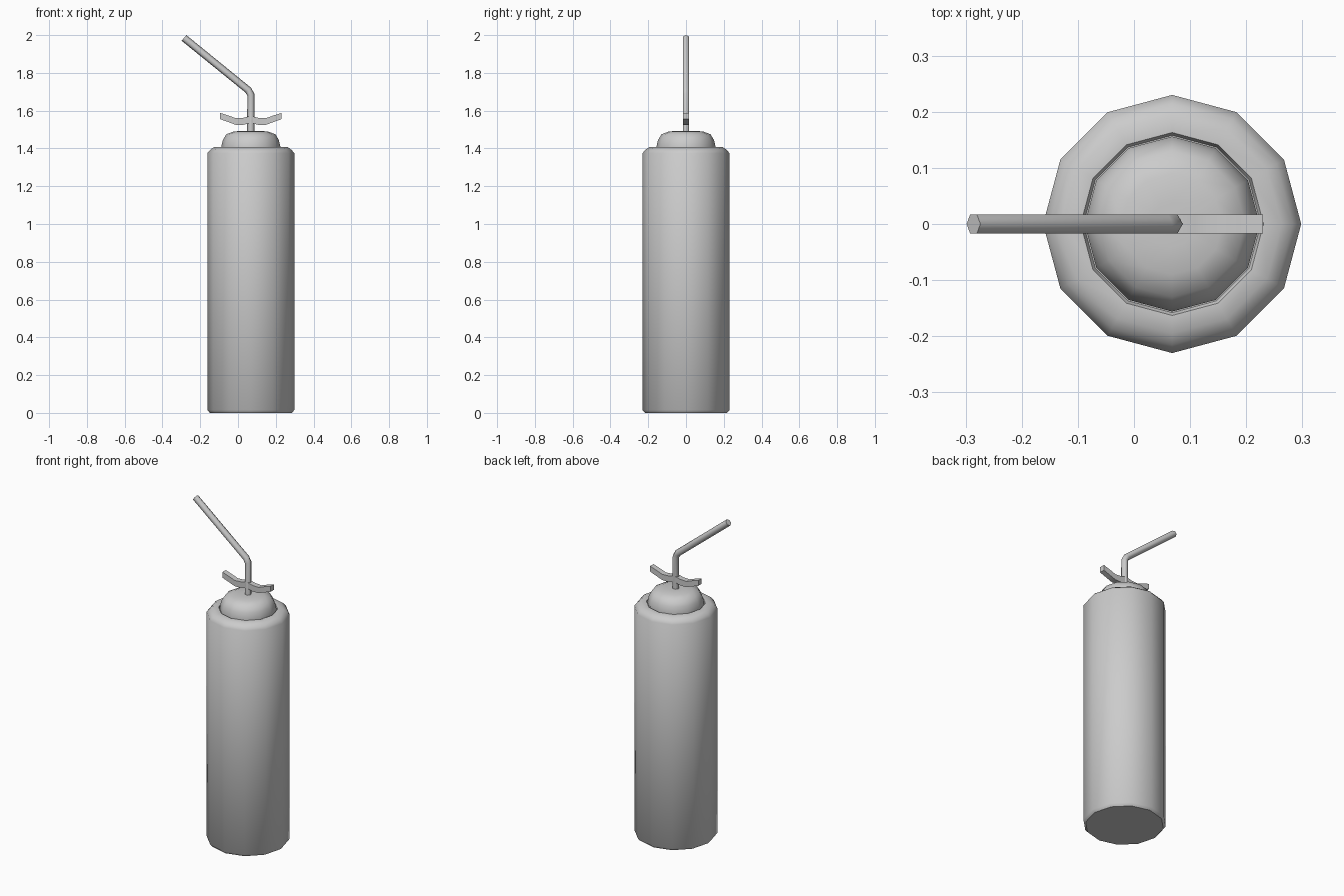
import bpy, bmesh
from math import cos, sin, pi, radians
from mathutils import Vector

if "Cube" in bpy.data.objects:
    bpy.data.objects.remove(bpy.data.objects["Cube"])

CX = 0.068  # shared axis of bottle, cap and straw


def finish(name, bm, angle=None):
    bmesh.ops.recalc_face_normals(bm, faces=bm.faces)
    me = bpy.data.meshes.new(name)
    bm.to_mesh(me)
    bm.free()
    ob = bpy.data.objects.new(name, me)
    bpy.context.collection.objects.link(ob)
    if angle:
        bpy.ops.object.select_all(action='DESELECT')
        ob.select_set(True)
        bpy.context.view_layer.objects.active = ob
        bpy.ops.object.shade_smooth_by_angle(angle=radians(angle))
    return ob


def skin(name, rings, angle):
    """Join rings of points into a closed tube with end caps."""
    bm = bmesh.new()
    vs = [[bm.verts.new(p) for p in ring] for ring in rings]
    n = len(vs[0])
    for a, b in zip(vs, vs[1:]):
        for i in range(n):
            j = (i + 1) % n
            bm.faces.new((a[i], a[j], b[j], b[i]))
    bm.faces.new(vs[0])
    bm.faces.new(vs[-1])
    return finish(name, bm, angle)


def lathe(name, profile, sides=12, angle=40):
    rings = [[(CX + r * cos(2 * pi * i / sides), r * sin(2 * pi * i / sides), z)
              for i in range(sides)] for r, z in profile]
    return skin(name, rings, angle)


# Bottle with chamfered foot and shoulder
lathe("bottle", [(0.217, 0), (0.23, 0.015), (0.23, 1.375), (0.215, 1.393),
                 (0.195, 1.407), (0.163, 1.407), (0.158, 1.395)], angle=50)

# Domed cap
lathe("cap", [(0.156, 1.39), (0.156, 1.412), (0.148, 1.445), (0.13, 1.475),
              (0.09, 1.49), (0.04, 1.493)], angle=50)

# Bent straw: hexagonal section swept along a path in the xz plane
path = [Vector(p) for p in ((CX, 0, 1.45), (CX, 0, 1.685), (CX - 0.008, 0, 1.706),
                            (-0.286, 0, 1.985))]
path[2] = Vector((CX - 0.014, 0, 1.709))
rings = []
for k, p in enumerate(path):
    dirs = []
    if k > 0:
        dirs.append((p - path[k - 1]).normalized())
    if k < len(path) - 1:
        dirs.append((path[k + 1] - p).normalized())
    t = sum(dirs, Vector()).normalized()
    side = Vector((t.z, 0, -t.x))
    rings.append([p + 0.0195 * (side * cos(i * pi / 3) + Vector((0, 1, 0)) * sin(i * pi / 3))
                  for i in range(6)])
skin("straw", rings, 65)

# Wavy cross tab: half outline (offset, top z, bottom z), mirrored about the axis
half = [(0, 1.572, 1.535), (0.04, 1.562, 1.525), (0.08, 1.56, 1.525),
        (0.115, 1.573, 1.538), (0.162, 1.588, 1.555)]
outline = [(-x, t, b) for x, t, b in reversed(half[1:])] + half
skin("cross_tab", [[(CX + x, -0.0165, b), (CX + x, 0.0165, b),
                    (CX + x, 0.0165, t), (CX + x, -0.0165, t)] for x, t, b in outline], 35)
